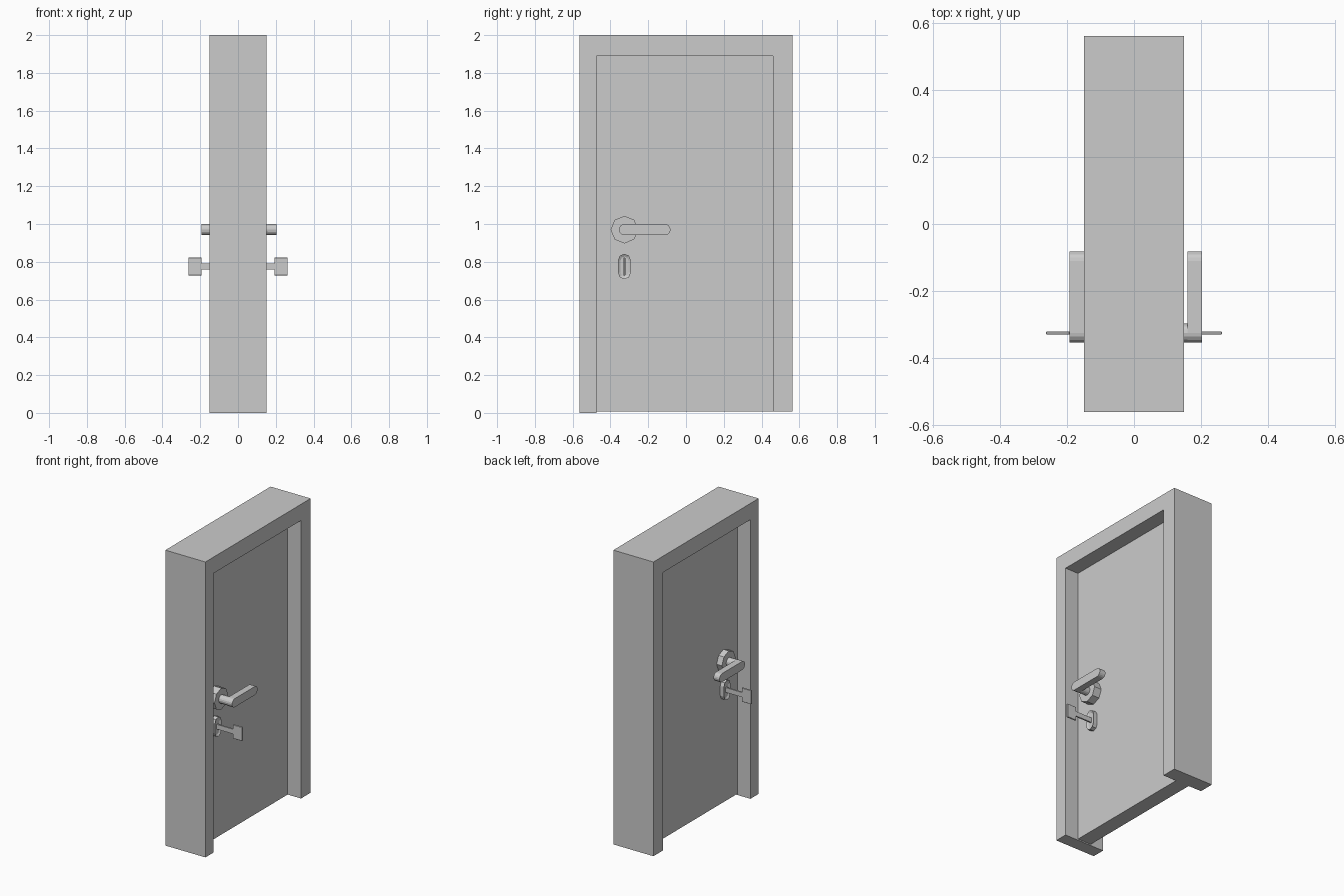
import bpy, bmesh
from math import sin, cos, pi

if "Cube" in bpy.data.objects:
    bpy.data.objects.remove(bpy.data.objects["Cube"])


def prism(name, outline, x0, x1, inset=None):
    """Extrude a (y, z) outline along x; optionally inset and sink the x1 face."""
    x_in, x_out = x0, x1
    bm = bmesh.new()
    face = bm.faces.new([bm.verts.new((x_in, y, z)) for y, z in outline])
    res = bmesh.ops.extrude_face_region(bm, geom=[face], use_keep_orig=True)
    for v in [g for g in res["geom"] if isinstance(g, bmesh.types.BMVert)]:
        v.co.x = x_out
    end = [g for g in res["geom"] if isinstance(g, bmesh.types.BMFace)]
    bmesh.ops.recalc_face_normals(bm, faces=bm.faces)
    if inset:
        bmesh.ops.inset_region(bm, faces=end, thickness=inset[0], use_even_offset=True)
        for v in end[0].verts:
            v.co.x += inset[1] if x_out < x_in else -inset[1]
    me = bpy.data.meshes.new(name)
    bm.to_mesh(me)
    bm.free()
    ob = bpy.data.objects.new(name, me)
    bpy.context.collection.objects.link(ob)
    return ob


def rect(y0, y1, z0, z1):
    return [(y0, z0), (y1, z0), (y1, z1), (y0, z1)]


def ngon(y, z, r, n):
    return [(y + r * cos(2 * pi * i / n), z + r * sin(2 * pi * i / n)) for i in range(n)]


def capsule(y0, z0, y1, z1, r, n, start):
    """Two semicircles of n segments joined by straight sides."""
    pts = []
    for (y, z), a in (((y0, z0), start), ((y1, z1), start + pi)):
        pts += [(y + r * cos(a + pi * i / n), z + r * sin(a + pi * i / n))
                for i in range(n + 1)]
    return pts


# Frame (three-sided surround) and door leaf
prism("door_frame", [(-0.563, 0), (-0.475, 0), (-0.475, 1.89), (0.46, 1.89),
                     (0.46, 0.008), (0.563, 0.008), (0.563, 2), (-0.563, 2)], -0.15, 0.15)
prism("door_leaf", rect(-0.475, 0.46, 0.008, 1.89), -0.052, 0.05)

# Matching hardware on both faces; the handle on the -x face sits slightly deeper
HY, HZ, KZ = -0.326, 0.97, 0.775
for side, s, d in (("right", 1, 0.0), ("left", -1, 0.011)):
    prism("handle_rose_" + side, ngon(HY, HZ, 0.073, 8), s * 0.04, s * (0.103 - d))
    prism("handle_neck_" + side, ngon(HY, HZ, 0.028, 16), s * 0.09, s * (0.17 - d))
    prism("handle_lever_" + side,
          capsule(HY, HZ, -0.111, HZ, 0.029, 8, pi / 2),
          s * (0.16 - d), s * (0.204 - d))
    prism("lock_plate_" + side,
          capsule(HY, KZ + 0.033, HY, KZ - 0.033, 0.034, 4, 0),
          s * 0.04, s * 0.08, inset=(0.013, 0.008))
    # Key: flat shaft with a bevelled bow
    prism("key_shaft_" + side, rect(HY - 0.005, HY + 0.005, KZ - 0.016, KZ + 0.016),
          s * 0.06, s * 0.2)
    bow = prism("key_bow_" + side, rect(HY - 0.005, HY + 0.005, KZ - 0.047, KZ + 0.047),
                s * 0.192, s * 0.263)
    bev = bow.modifiers.new("bevel", 'BEVEL')
    bev.width = 0.002
    bev.segments = 1
